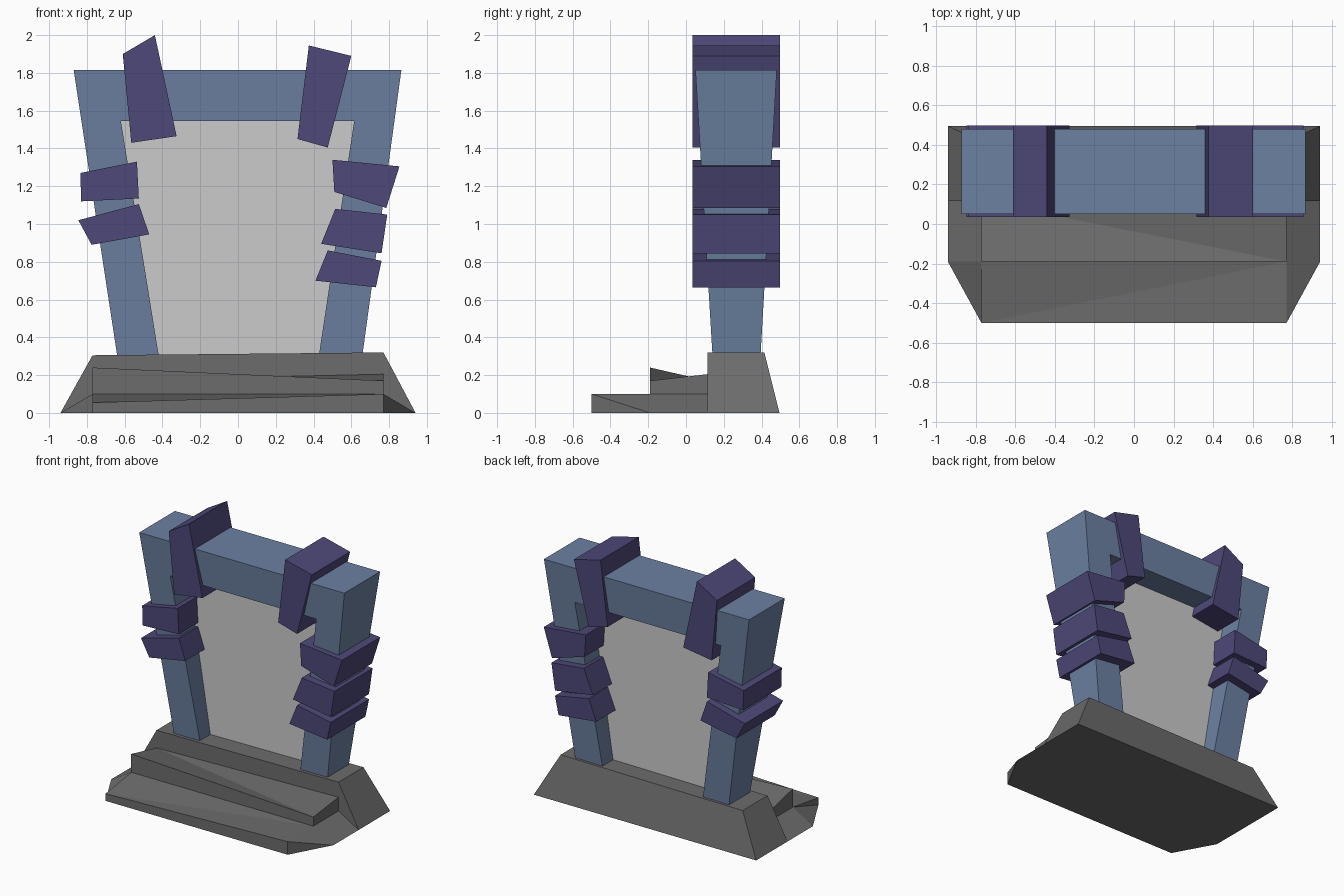
import bpy, bmesh

if "Cube" in bpy.data.objects:
    bpy.data.objects.remove(bpy.data.objects["Cube"])


def material(name, rgb):
    m = bpy.data.materials.new(name)
    m.diffuse_color = (*rgb, 1)
    m.use_nodes = True
    m.node_tree.nodes["Principled BSDF"].inputs["Base Color"].default_value = m.diffuse_color
    return m


STONE = material("dark_stone", (0.15, 0.15, 0.15))
BLUE = material("blue_stone", (0.15, 0.22, 0.36))
PURPLE = material("purple_stone", (0.075, 0.065, 0.19))


def finish(name, bm, mat=None):
    bmesh.ops.recalc_face_normals(bm, faces=bm.faces)
    me = bpy.data.meshes.new(name)
    bm.to_mesh(me)
    bm.free()
    ob = bpy.data.objects.new(name, me)
    bpy.context.collection.objects.link(ob)
    if mat:
        me.materials.append(mat)
    return ob


def loft(bm, front, back, skip=()):
    """Join two outlines of (x, y, z) points; skip sides by index, or 'front'/'back'."""
    f = [bm.verts.new(p) for p in front]
    b = [bm.verts.new(p) for p in back]
    n = len(f)
    for i in range(n):
        if i in skip:
            continue
        j = (i + 1) % n
        # uneven sides fold along one diagonal
        bm.faces.new((f[i], f[j], b[i]))
        bm.faces.new((f[j], b[j], b[i]))
    if "front" not in skip:
        bm.faces.new(f)
    if "back" not in skip:
        bm.faces.new(b[::-1])


def section(y, ground, top, z_left, z_right, z0=0.0):
    return [(-ground, y, z0), (ground, y, z0), (top, y, z_right), (-top, y, z_left)]


# Stepped base: lower step, slab under upper step, upper step, plinth
bm = bmesh.new()
front, mid, rear, end = -0.5, -0.19, 0.115, 0.495
loft(bm, section(front, 0.77, 0.77, 0.055, 0.10),
     section(mid, 0.94, 0.77, 0.10, 0.10), skip=("back",))
loft(bm, section(mid, 0.94, 0.77, 0.10, 0.10),
     section(rear, 0.94, 0.77, 0.10, 0.10), skip=("front", "back", 2))
loft(bm, section(mid, 0.77, 0.77, 0.24, 0.17, 0.10)[::-1],
     section(rear, 0.77, 0.77, 0.17, 0.205, 0.10)[::-1], skip=("back", 2))
back_outline = section(end, 0.94, 0.77, 0.305, 0.32)
back_outline[2:] = [(x, 0.415, z) for x, _, z in back_outline[2:]]
loft(bm, section(rear, 0.94, 0.77, 0.305, 0.32), back_outline)
bmesh.ops.remove_doubles(bm, verts=bm.verts, dist=0.0005)
finish("stepped_base", bm, STONE)

# Gate frame: flaring pillars and lintel, thicker towards the top
outline = [(-0.64, 0.305), (-0.87, 1.815), (0.865, 1.815), (0.66, 0.315),
           (0.43, 0.315), (0.615, 1.545), (-0.62, 1.545), (-0.42, 0.305)]
bm = bmesh.new()
loft(bm, [(x, 0.14 - 0.06 * (z - 0.31), z) for x, z in outline],
     [(x, 0.395 + 0.057 * (z - 0.31), z) for x, z in outline])
finish("gate_frame", bm, BLUE)

# Portal sheet filling the opening
bm = bmesh.new()
bm.faces.new([bm.verts.new((x, 0.267, z)) for x, z in outline[4:]])
finish("portal_sheet", bm)

# Crooked purple stones wrapped round the frame
stones = {
    "left_lintel_stone": [(-0.61, 1.90), (-0.44, 2.0), (-0.325, 1.465), (-0.565, 1.43)],
    "right_lintel_stone": [(0.375, 1.945), (0.60, 1.89), (0.475, 1.405), (0.315, 1.45)],
    "left_upper_stone": [(-0.835, 1.27), (-0.535, 1.33), (-0.525, 1.135), (-0.83, 1.12)],
    "left_lower_stone": [(-0.845, 1.02), (-0.525, 1.105), (-0.47, 0.945), (-0.775, 0.89)],
    "right_upper_stone": [(0.50, 1.34), (0.855, 1.305), (0.785, 1.085), (0.51, 1.17)],
    "right_middle_stone": [(0.515, 1.08), (0.79, 1.05), (0.76, 0.845), (0.44, 0.895)],
    "right_lower_stone": [(0.475, 0.86), (0.76, 0.805), (0.73, 0.665), (0.41, 0.70)],
}
for name, pts in stones.items():
    bm = bmesh.new()
    loft(bm, [(x, 0.035, z) for x, z in pts], [(x, 0.497, z) for x, z in pts])
    finish(name, bm, PURPLE)
